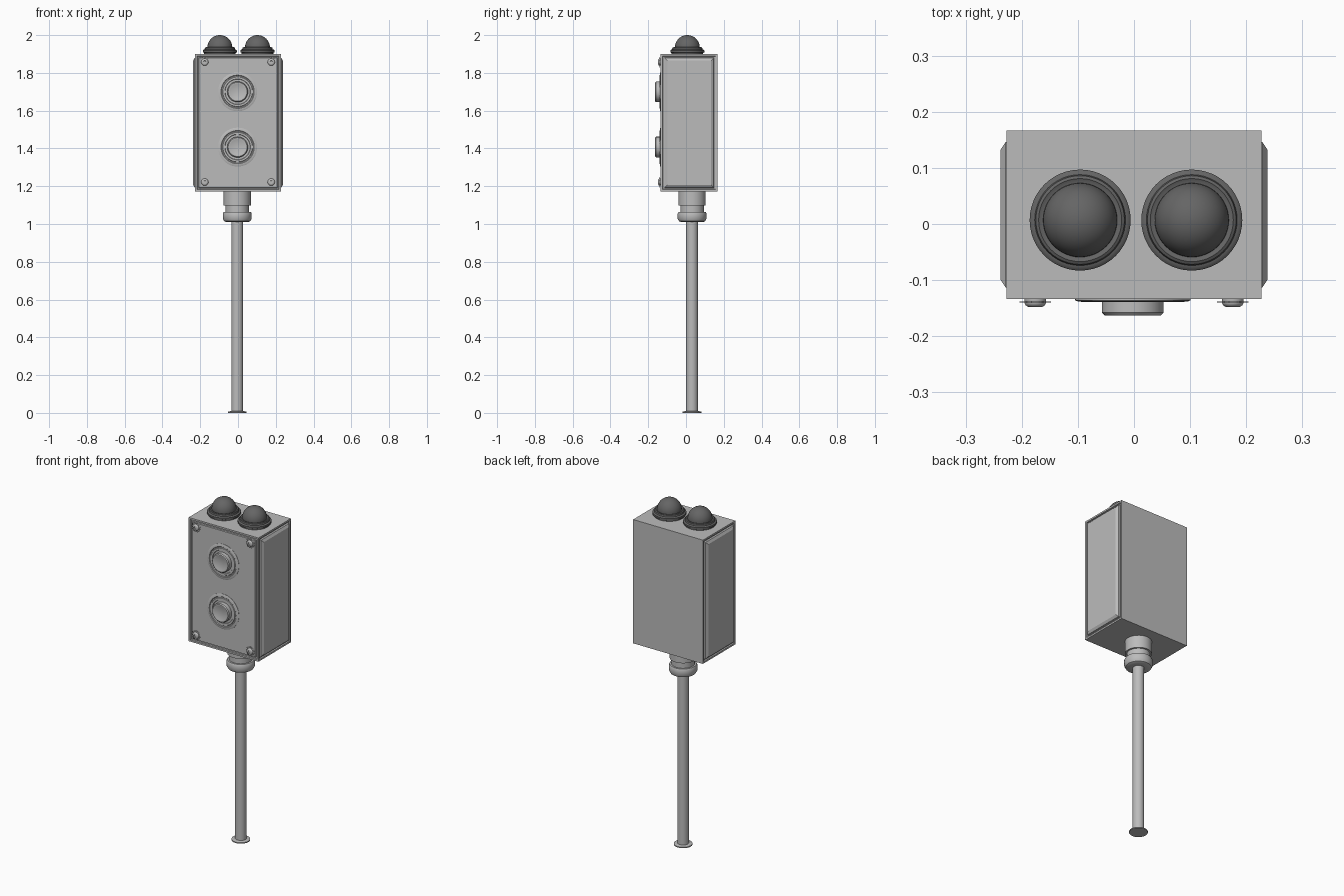
import bpy, bmesh, math
from mathutils import Matrix

cube = bpy.data.objects.get("Cube")
if cube:
    bpy.data.objects.remove(cube, do_unlink=True)


def material(name, v):
    m = bpy.data.materials.new(name)
    m.use_nodes = True
    m.diffuse_color = (v, v, v, 1)
    m.node_tree.nodes["Principled BSDF"].inputs["Base Color"].default_value = (v, v, v, 1)
    return m


GREY = material("light grey", 0.5)
DARK = material("dark lamp grey", 0.13)


def finish(name, bm, mat, smooth=True):
    bmesh.ops.recalc_face_normals(bm, faces=bm.faces[:])
    mesh = bpy.data.meshes.new(name)
    bm.to_mesh(mesh)
    bm.free()
    mesh.materials.append(mat)
    ob = bpy.data.objects.new(name, mesh)
    bpy.context.collection.objects.link(ob)
    if smooth:
        bpy.ops.object.select_all(action="DESELECT")
        ob.select_set(True)
        bpy.context.view_layer.objects.active = ob
        bpy.ops.object.shade_smooth_by_angle(angle=math.radians(35))
    return ob


def lathe(name, profile, place, mat=GREY, forward=False, sides=40):
    """Spin (radius, height) pairs; forward turns the axis towards the front."""
    bm = bmesh.new()
    rings = []
    for r, h in profile:
        rings.append([bm.verts.new((r * math.cos(a), r * math.sin(a), h))
                      for a in (math.tau * i / sides for i in range(sides))])
    for low, high in zip(rings, rings[1:]):
        for i in range(sides):
            j = (i + 1) % sides
            bm.faces.new((low[i], low[j], high[j], high[i]))
    bm.faces.new(rings[0])
    bm.faces.new(rings[-1])
    turn = Matrix.Rotation(math.pi / 2, 4, "X") if forward else Matrix()
    bm.transform(Matrix.Translation(place) @ turn)
    return finish(name, bm, mat)


# Enclosure: grooves round the front cover, raised bevelled panels on the sides
FRONT, BACK, BOTTOM, TOP, HALF = -0.134, 0.167, 1.172, 1.90, 0.227
bm = bmesh.new()
bmesh.ops.create_cube(bm, size=1)
bm.transform(Matrix.Translation((0, (FRONT + BACK) / 2, (BOTTOM + TOP) / 2))
             @ Matrix.Diagonal((2 * HALF, BACK - FRONT, TOP - BOTTOM, 1)))
bm.normal_update()


def inset(face, width, depth):
    bmesh.ops.inset_region(bm, faces=[face], thickness=width, depth=depth,
                           use_even_offset=True)


for face in [f for f in bm.faces if f.normal.y < -0.9 or abs(f.normal.x) > 0.9]:
    is_front = face.normal.y < -0.9
    inset(face, 0.010, 0)
    inset(face, 0.002, -0.007)
    inset(face, 0.007, 0)
    if is_front:
        inset(face, 0.002, 0.007)
    else:
        inset(face, 0.002, 0.009)
        inset(face, 0.014, 0.009)
finish("enclosure", bm, GREY, smooth=False)

# Push buttons with their bezels
for label, z in (("upper", 1.70), ("lower", 1.407)):
    lathe(label + "_button_bezel",
          [(0.103, -0.002), (0.103, 0.002), (0.098, 0.004), (0.088, 0.005),
           (0.085, 0.002), (0.080, 0.002), (0.078, 0.005), (0.068, 0.005),
           (0.066, 0.001)], (-0.002, FRONT, z), forward=True, sides=48)
    lathe(label + "_button_cap",
          [(0.055, 0), (0.055, 0.024), (0.050, 0.029), (0.042, 0.029),
           (0.040, 0.028)], (-0.002, FRONT, z), forward=True)

# Cover screws on toothed washers
for side, x in (("right", -0.176), ("left", 0.176)):
    for level, z in (("top", 1.857), ("bottom", 1.222)):
        name = level + "_" + side
        washer = lathe(name + "_washer", [(0.028, 0.004), (0.028, 0.006)],
                       (x, FRONT, z), forward=True, sides=48)
        for i, v in enumerate(washer.data.vertices):
            if i % 4 < 2:
                v.co.x = x + (v.co.x - x) * 0.82
                v.co.z = z + (v.co.z - z) * 0.82
        lathe(name + "_screw",
              [(0.019, -0.002), (0.019, 0.007), (0.017, 0.011), (0.012, 0.014),
               (0.008, 0.014), (0.007, 0.009)], (x, FRONT, z), forward=True, sides=24)

# Signal lamps: stepped collar and round lens
for side, x in (("right", -0.096), ("left", 0.103)):
    lathe(side + "_lamp_collar",
          [(0.084, 0), (0.084, 0.008), (0.090, 0.011), (0.090, 0.021),
           (0.086, 0.025), (0.081, 0.026), (0.079, 0.035), (0.074, 0.038),
           (0.068, 0.035)], (x, 0.007, TOP - 0.002), DARK, sides=48)
    dome = [(0.066, 0.02)] + [(0.066 * math.cos(a), 0.034 + 0.066 * math.sin(a))
                              for a in (math.pi / 2 * i / 12 for i in range(12))]
    lathe(side + "_lamp_lens", dome + [(0.001, 0.10)], (x, 0.007, TOP), DARK, sides=48)

# Cable gland, pole and foot
AXIS = (-0.004, 0.032, 0)
lathe("cable_gland",
      [(0.034, 1.010), (0.058, 1.010), (0.069, 1.015), (0.076, 1.028), (0.076, 1.056),
       (0.072, 1.064), (0.062, 1.064), (0.062, 1.098), (0.072, 1.098), (0.072, 1.175)], AXIS)
lathe("pole", [(0.031, 0.004), (0.031, 1.02)], AXIS, sides=32)
lathe("foot", [(0.050, 0), (0.050, 0.006), (0.034, 0.010)], AXIS, sides=32)
